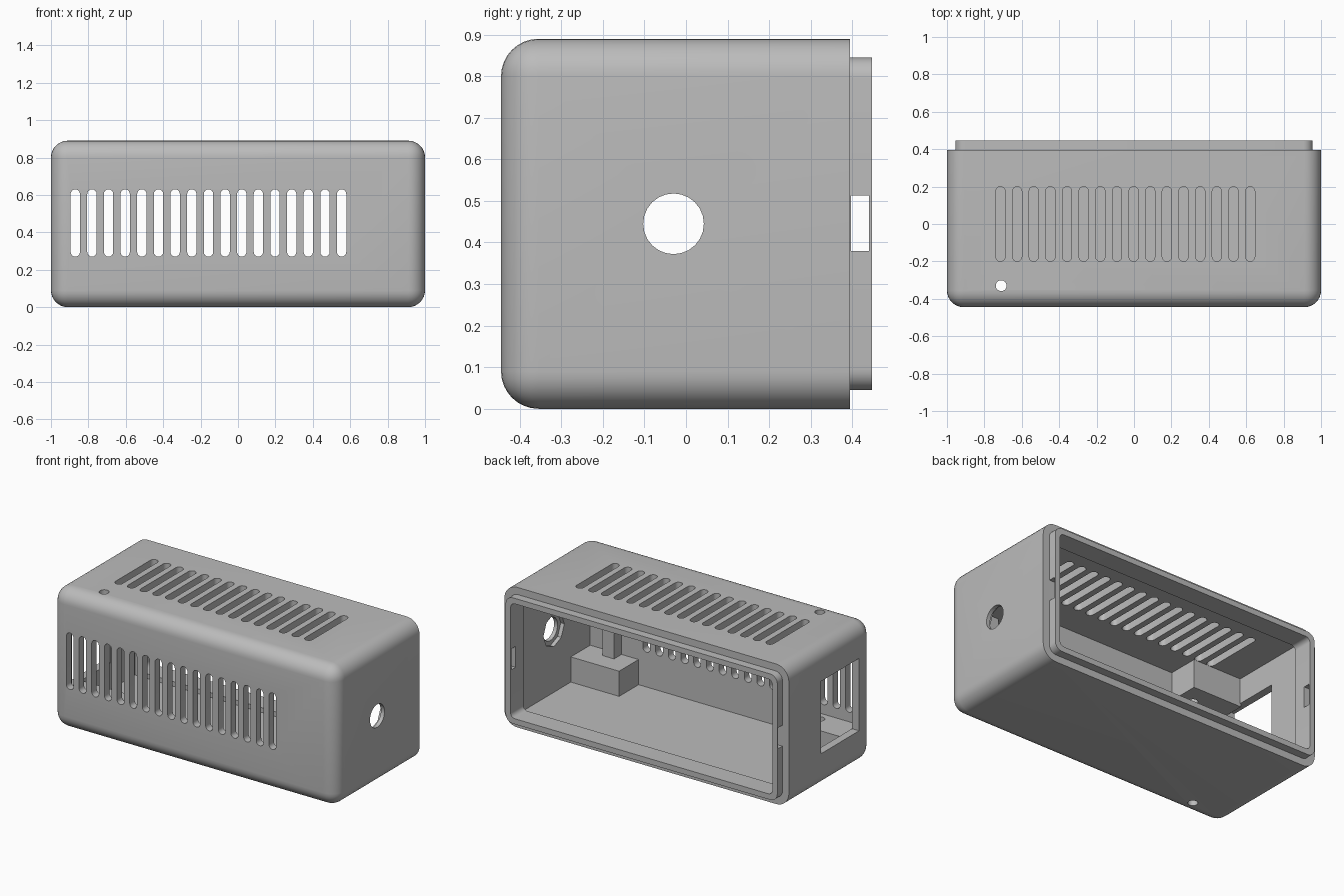
import bpy, bmesh, math
from mathutils import Matrix, Vector

old = bpy.data.objects.get("Cube")
if old:
    bpy.data.objects.remove(old, do_unlink=True)

grey = bpy.data.materials.new("plain grey")
grey.use_nodes = True
colour = (0.5, 0.5, 0.5, 1)
grey.diffuse_color = colour
grey.node_tree.nodes["Principled BSDF"].inputs["Base Color"].default_value = colour


def add_object(name, bm):
    bmesh.ops.recalc_face_normals(bm, faces=bm.faces)
    mesh = bpy.data.meshes.new(name)
    bm.to_mesh(mesh)
    bm.free()
    mesh.materials.append(grey)
    obj = bpy.data.objects.new(name, mesh)
    bpy.context.scene.collection.objects.link(obj)
    return obj


def add_box(bm, x, y, z):
    size = Vector((x[1] - x[0], y[1] - y[0], z[1] - z[0]))
    mid = Vector((sum(x), sum(y), sum(z))) / 2
    bmesh.ops.create_cube(bm, size=1, matrix=Matrix.Translation(mid) @ Matrix.Diagonal(size).to_4x4())


def box(name, x, y, z):
    bm = bmesh.new()
    add_box(bm, x, y, z)
    return add_object(name, bm)


def rounded_box(name, x, y, z, radius, along_y_only=False):
    """Box with rounded edges and a square back rim."""
    bm = bmesh.new()
    add_box(bm, x, y, z)

    def wanted(e):
        a, b = (v.co.y for v in e.verts)
        if along_y_only:
            return abs(a - b) > 0.001
        return min(a, b) < y[1] - 0.001
    bmesh.ops.bevel(bm, geom=[e for e in bm.edges if wanted(e)], offset=radius,
                    segments=8, profile=0.5, affect='EDGES')
    return add_object(name, bm)


def add_slot(bm, centre, length, width, depth, up):
    """Prism with round ends; up is 'Z' for wall slots, 'Y' for roof slots."""
    r, half = width / 2, length / 2 - width / 2
    ring = []
    for end, start in ((1, 0), (-1, math.pi)):
        for i in range(9):
            a = start + math.pi * i / 8
            ring.append((r * math.cos(a), end * half + r * math.sin(a)))
    loops = []
    for d in (-depth / 2, depth / 2):
        loops.append([bm.verts.new(Vector(centre) + Vector((u, d, v) if up == 'Z' else (u, v, d)))
                      for u, v in ring])
    low, high = loops
    bm.faces.new(low)
    bm.faces.new(high)
    for i in range(len(ring)):
        j = (i + 1) % len(ring)
        bm.faces.new((low[i], low[j], high[j], high[i]))


def cylinder(name, centre, radius, depth, axis, sides=24):
    bm = bmesh.new()
    turn = Matrix.Rotation(math.pi / 2, 4, 'Y') if axis == 'X' else Matrix()
    bmesh.ops.create_cone(bm, cap_ends=True, segments=sides, radius1=radius, radius2=radius,
                          depth=depth, matrix=Matrix.Translation(centre) @ turn)
    return add_object(name, bm)


def combine(obj, tools, operation='DIFFERENCE'):
    for tool in tools:
        tool.hide_render = True
        mod = obj.modifiers.new("cut", 'BOOLEAN')
        mod.operation = operation
        mod.solver = 'EXACT'
        mod.object = tool
    graph = bpy.context.evaluated_depsgraph_get()
    mesh = bpy.data.meshes.new_from_object(obj.evaluated_get(graph))
    obj.modifiers.clear()
    obj.data = mesh
    for tool in tools:
        bpy.data.objects.remove(tool, do_unlink=True)


# Outer shell and the stepped rim on the open back
shell = rounded_box("case_shell", (-1, 1), (-0.445, 0.395), (0, 0.89), 0.09)
lip = rounded_box("rim", (-0.955, 0.955), (0.3, 0.447), (0.045, 0.845), 0.05, True)
combine(shell, [lip], 'UNION')

# Hollow inside and the opening through the rim
cavity = box("cavity_cutter", (-0.95, 0.95), (-0.395, 0.32), (0.05, 0.84))
opening = rounded_box("opening_cutter", (-0.92, 0.92), (0.2, 0.6), (0.08, 0.81), 0.03, True)
cutters = [cavity, opening]

# Vent slots in the front wall and roof
bm = bmesh.new()
for i in range(17):
    add_slot(bm, (-0.87 + 0.089 * i, -0.42, 0.45), 0.36, 0.05, 0.16, 'Z')
cutters.append(add_object("front_slot_cutter", bm))
bm = bmesh.new()
for i in range(16):
    add_slot(bm, (-0.714 + 0.089 * i, 0, 0.87), 0.4, 0.05, 0.16, 'Y')
cutters.append(add_object("roof_slot_cutter", bm))

# Round socket hole with inner recess, side window, snap notches in the rim
cutters.append(cylinder("socket_cutter", (1, -0.03, 0.445), 0.073, 0.3, 'X'))
cutters.append(cylinder("recess_cutter", (0.945, -0.03, 0.445), 0.105, 0.06, 'X', 8))
cutters.append(box("window_cutter", (-1.1, -0.9), (-0.31, 0.075), (0.22, 0.68)))
for side in (-1, 1):
    cutters.append(box("notch_cutter", sorted((side * 0.9, side * 0.98)), (0.397, 0.44), (0.38, 0.513)))


def pin_hole():
    return cylinder("pin_hole_cutter", (-0.71, -0.33, 0.445), 0.029, 1.2, 'Z')


cutters.append(pin_hole())
combine(shell, cutters)

# Mounting blocks in the front corners
for side, side_name in ((1, "left"), (-1, "right")):
    for z, level in (((0.045, 0.21), "lower"), ((0.66, 0.845), "upper")):
        block = box(f"{side_name}_{level}_block", sorted((side * 0.61, side * 0.955)),
                    (-0.4, -0.2), z)
        if side < 0:
            combine(block, [pin_hole()])

# Post joining the two left blocks
box("left_post", (0.73, 0.81), (-0.4, -0.32), (0.2, 0.67))

# Smooth the rounded corners, keep cut edges sharp
bpy.ops.object.select_all(action='DESELECT')
shell.select_set(True)
bpy.context.view_layer.objects.active = shell
bpy.ops.object.shade_smooth_by_angle(angle=math.radians(30))
